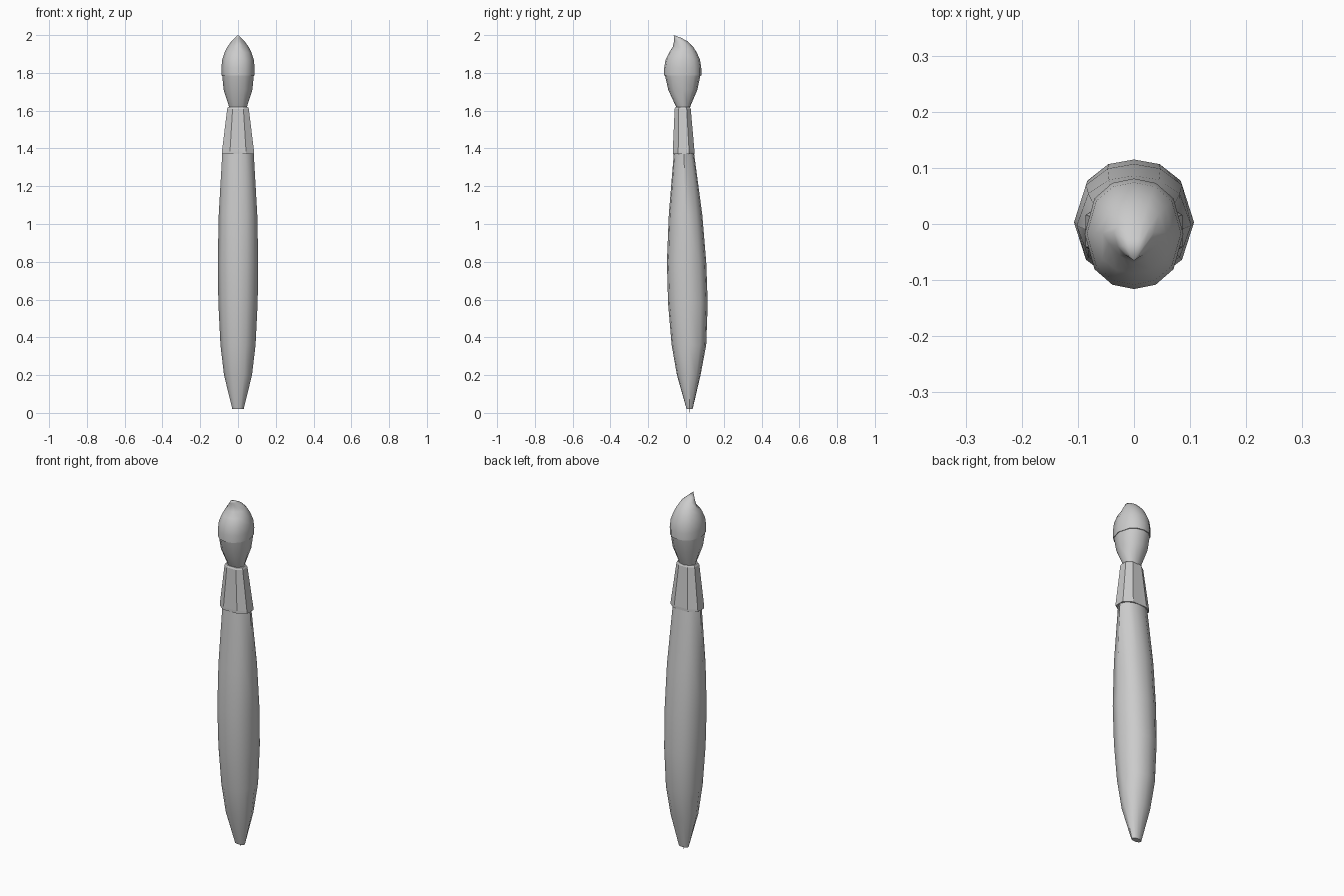
import bpy, bmesh, math

if "Cube" in bpy.data.objects:
    bpy.data.objects.remove(bpy.data.objects["Cube"])

# Half cross-section from back to front as (x, y) in unit size
ROUND = [(0, 1), (.44, .92), (.80, .64), (1, 0), (.80, -.64), (.44, -.92), (0, -1)]
OCTAGON = [(0, 1), (.5, 1), (1, .5), (1, -.5), (.5, -1), (0, -1)]


def loft(name, rings, section, angle, tip=None):
    """Loft rings of (z, half width, front y, back y), mirrored in x."""
    bm = bmesh.new()
    outline = section + [(-x, y) for x, y in section[-2:0:-1]]
    loops = []
    for z, w, front, back in rings:
        mid, half = (front + back) / 2, (back - front) / 2
        loops.append([bm.verts.new((x * w, mid + y * half, z)) for x, y in outline])
    n = len(outline)
    for a, b in zip(loops, loops[1:]):
        for i in range(n):
            j = (i + 1) % n
            bm.faces.new((a[i], a[j], b[j], b[i]))
    bm.faces.new(loops[0])
    if tip:
        v = bm.verts.new(tip)
        for i in range(n):
            bm.faces.new((loops[-1][i], loops[-1][(i + 1) % n], v))
    else:
        bm.faces.new(loops[-1])
    bmesh.ops.recalc_face_normals(bm, faces=bm.faces)
    mesh = bpy.data.meshes.new(name)
    bm.to_mesh(mesh)
    bm.free()
    ob = bpy.data.objects.new(name, mesh)
    bpy.context.collection.objects.link(ob)
    if angle:
        bpy.ops.object.select_all(action='DESELECT')
        ob.select_set(True)
        bpy.context.view_layer.objects.active = ob
        bpy.ops.object.shade_smooth_by_angle(angle=math.radians(angle))
    return ob


# Long handle, leaning slightly back at the foot
loft("handle", [
    (.02, .03, .003, .035), (.20, .074, -.048, .077), (.36, .093, -.076, .107),
    (.58, .104, -.095, .115), (.80, .107, -.101, .107), (1.05, .102, -.091, .086),
    (1.38, .083, -.064, .042)], ROUND, 40, (0, .02, 0))

# Faceted collar
loft("ferrule", [
    (1.37, .086, -.070, .045), (1.385, .085, -.070, .045),
    (1.61, .057, -.060, .025), (1.62, .052, -.055, .020)], OCTAGON, 0)

# Lower bristles
loft("bristle_base", [
    (1.60, .044, -.044, .016), (1.63, .050, -.057, .026),
    (1.71, .076, -.094, .060), (1.79, .084, -.112, .077)], ROUND, 40)

# Upper bristles, drawn forward into a curled tip
tip = loft("bristle_tip", [
    (1.785, .087, -.116, .081), (1.825, .088, -.116, .081), (1.87, .084, -.108, .074),
    (1.91, .070, -.088, .056), (1.938, .056, -.070, .038),
    (1.966, .036, -.064, .010), (1.985, .018, -.064, -.026)],
    ROUND, 45, (0, -.065, 2.0))
# Hollow out the front of the curl beside its centre line
for v in tip.data.vertices:
    if 1.93 < v.co.z < 1.99 and v.co.y < -.02 and abs(v.co.x) > .004:
        v.co.y += .35 * abs(v.co.x)
